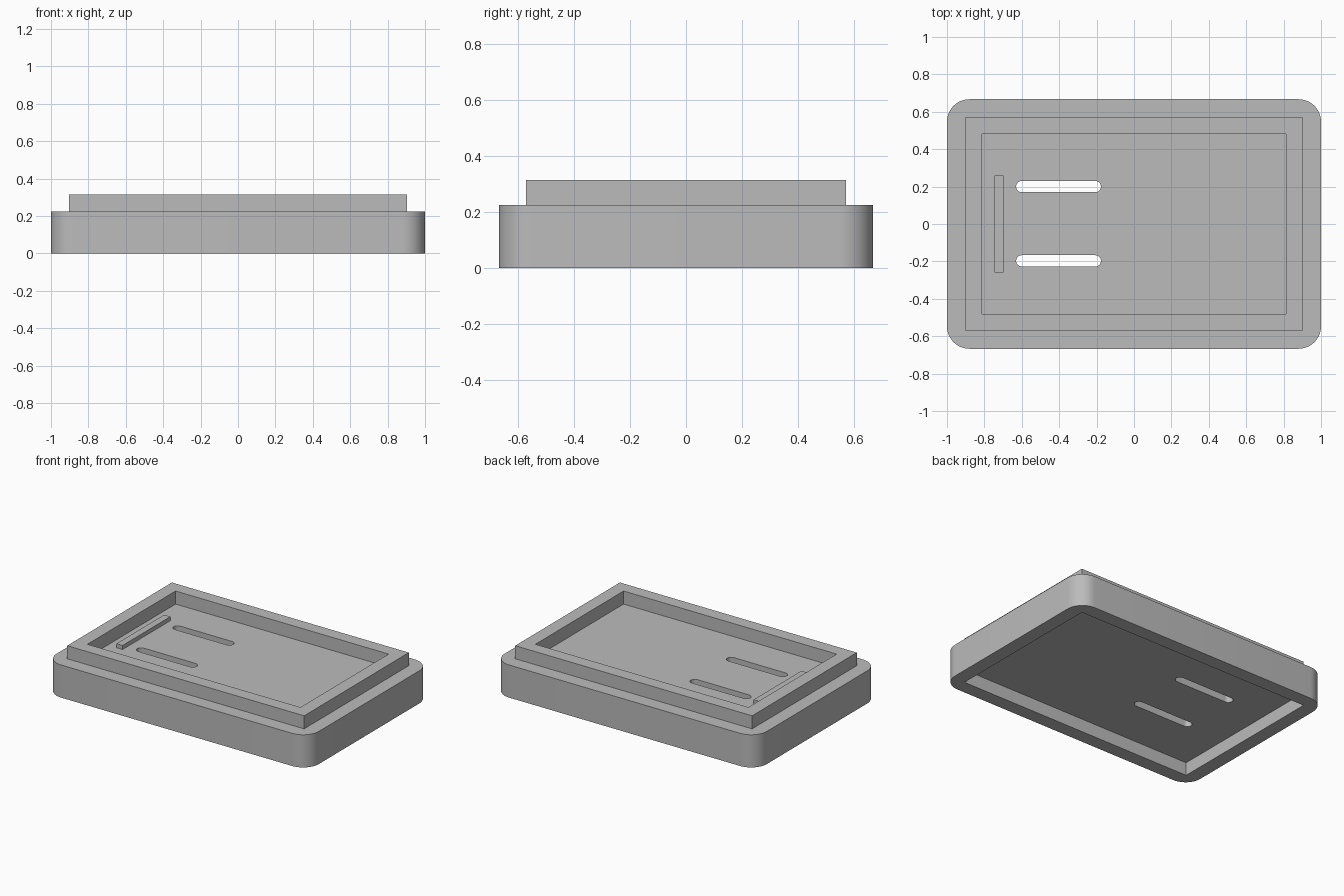
import bpy
import bmesh
from math import pi, radians, cos, sin

cube = bpy.data.objects.get("Cube")
if cube:
    bpy.data.objects.remove(cube, do_unlink=True)

grey = bpy.data.materials.new("light grey")
grey.use_nodes = True
GREY = (0.5, 0.5, 0.5, 1)
grey.diffuse_color = GREY
grey.node_tree.nodes["Principled BSDF"].inputs["Base Color"].default_value = GREY


def slab(name, x0, x1, y0, y1, z0, z1, radius=0.0, steps=12):
    """Upright prism on a rectangle, with optional rounded corners."""
    corners = [(x1, y1, -1, -1), (x0, y1, 1, -1), (x0, y0, 1, 1), (x1, y0, -1, 1)]
    outline = []
    for i, (x, y, sx, sy) in enumerate(corners):
        for k in range(steps + 1 if radius else 1):
            a = (i + k / steps) * pi / 2
            outline.append((x + radius * (sx + cos(a)), y + radius * (sy + sin(a)))
                           if radius else (x, y))
    bm = bmesh.new()
    base = bm.faces.new([bm.verts.new((x, y, z0)) for x, y in outline])
    top = bmesh.ops.extrude_face_region(bm, geom=[base])["geom"]
    bmesh.ops.translate(bm, vec=(0, 0, z1 - z0),
                        verts=[v for v in top if isinstance(v, bmesh.types.BMVert)])
    bmesh.ops.remove_doubles(bm, verts=bm.verts, dist=1e-5)
    bmesh.ops.recalc_face_normals(bm, faces=bm.faces)
    mesh = bpy.data.meshes.new(name)
    bm.to_mesh(mesh)
    bm.free()
    mesh.materials.append(grey)
    obj = bpy.data.objects.new(name, mesh)
    bpy.context.collection.objects.link(obj)
    return obj


def select(obj):
    bpy.ops.object.select_all(action='DESELECT')
    obj.select_set(True)
    bpy.context.view_layer.objects.active = obj


def combine(target, other, operation):
    """Apply a boolean and discard the helper."""
    mod = target.modifiers.new(other.name, 'BOOLEAN')
    mod.operation = operation
    mod.solver = 'EXACT'
    mod.object = other
    select(target)
    bpy.ops.object.modifier_apply(modifier=mod.name)
    bpy.data.objects.remove(other, do_unlink=True)


LEDGE, TOP, RECESS = 0.225, 0.315, 0.09
RIM_X, RIM_Y = 0.903, 0.57
POCKET_X, POCKET_Y = 0.812, 0.48

# Rounded tray body with raised rim
tray = slab("tray", -1, 1, -0.667, 0.667, 0, LEDGE, 0.12)
combine(tray, slab("rim", -RIM_X, RIM_X, -RIM_Y, RIM_Y, 0.15, TOP), 'UNION')

# Pocket in the top and matching stacking recess underneath
combine(tray, slab("pocket", -POCKET_X, POCKET_X, -POCKET_Y, POCKET_Y, LEDGE, 0.5), 'DIFFERENCE')
combine(tray, slab("recess", -RIM_X, RIM_X, -RIM_Y, RIM_Y, -0.2, RECESS), 'DIFFERENCE')

# Two through slots with round ends
for y in (-0.197, 0.2):
    combine(tray, slab("slot", -0.63, -0.177, y - 0.03, y + 0.03, -0.1, 0.5, 0.0299), 'DIFFERENCE')

# Low raised bar on the pocket floor
bar = slab("raised_bar", -0.745, -0.698, -0.26, 0.26, LEDGE - 0.01, LEDGE + 0.028)

select(tray)
bpy.ops.object.shade_smooth_by_angle(angle=radians(30))
